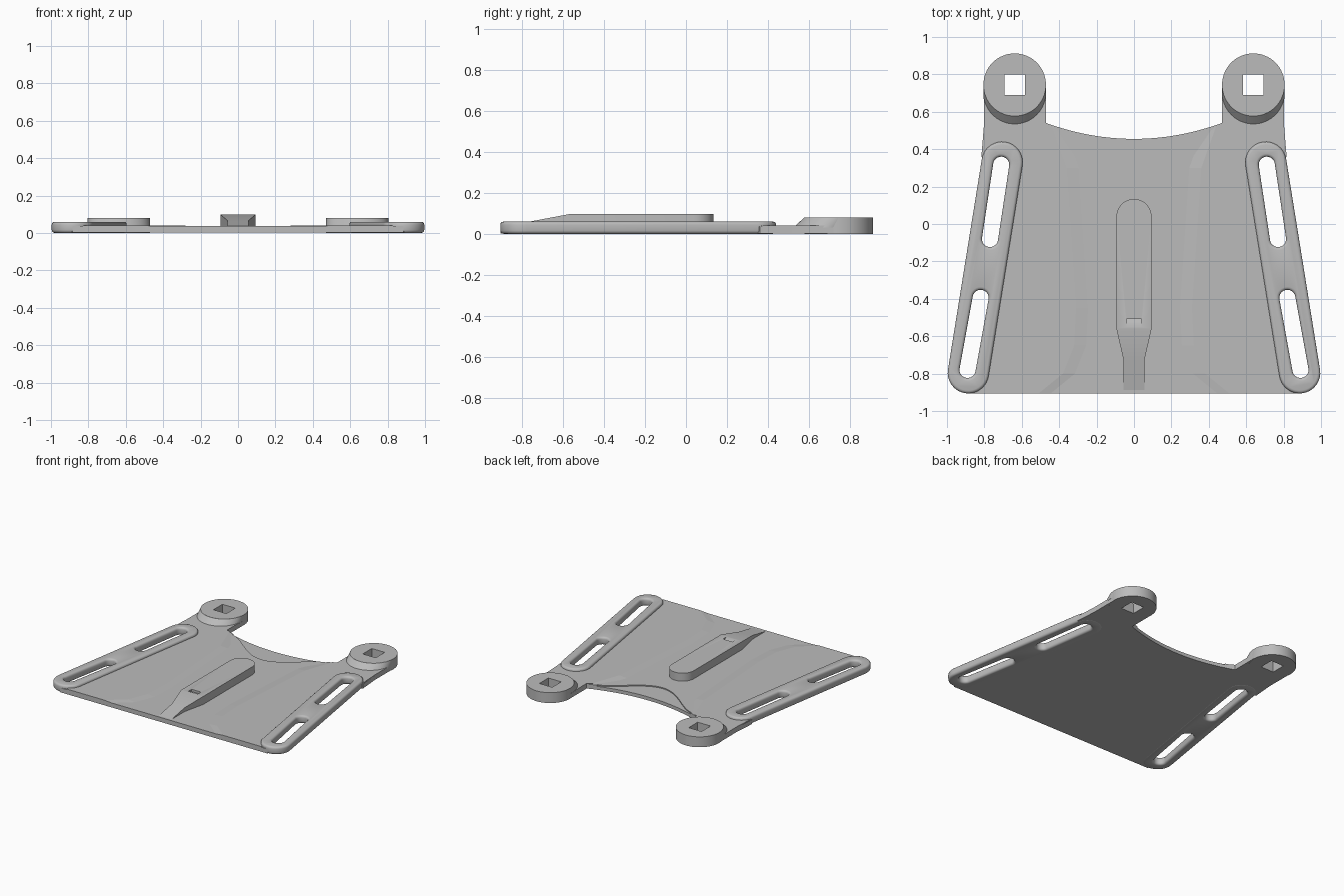
import bpy
import bmesh
import math

cube = bpy.data.objects.get("Cube")
if cube:
    bpy.data.objects.remove(cube, do_unlink=True)

grey = bpy.data.materials.new("plain grey")
grey.use_nodes = True
GREY = (0.5, 0.5, 0.5, 1)
grey.diffuse_color = GREY
grey.node_tree.nodes["Principled BSDF"].inputs["Base Color"].default_value = GREY


def loft(name, rings):
    """Closed solid through rings of matching 3D points."""
    bm = bmesh.new()
    loops = [[bm.verts.new(p) for p in ring] for ring in rings]
    n = len(loops[0])
    for a, b in zip(loops, loops[1:]):
        for i in range(n):
            j = (i + 1) % n
            bm.faces.new((a[i], a[j], b[j], b[i]))
    bm.faces.new(loops[0])
    bm.faces.new(loops[-1])
    bmesh.ops.recalc_face_normals(bm, faces=bm.faces)
    mesh = bpy.data.meshes.new(name)
    bm.to_mesh(mesh)
    bm.free()
    mesh.materials.append(grey)
    obj = bpy.data.objects.new(name, mesh)
    bpy.context.collection.objects.link(obj)
    return obj


def prism(name, pts, z0, z1):
    return loft(name, [[(x, y, z) for x, y in pts] for z in (z0, z1)])


def mirror(pts):
    return [(-x, y) for x, y in pts]


def arc(cx, cy, r, start, end, n):
    angles = [start + (end - start) * i / n for i in range(n + 1)]
    return [(cx + r * math.cos(a), cy + r * math.sin(a)) for a in angles]


def capsule(top, bottom, r):
    a = math.atan2(top[1] - bottom[1], top[0] - bottom[0])
    h = math.pi / 2
    return arc(*top, r, a - h, a + h, 16) + arc(*bottom, r, a + h, a + 3 * h, 16)


def bake(obj):
    """Apply the modifiers of an object."""
    graph = bpy.context.evaluated_depsgraph_get()
    mesh = bpy.data.meshes.new_from_object(obj.evaluated_get(graph))
    obj.modifiers.clear()
    obj.data = mesh


def cut(obj, *cutters):
    for c in cutters:
        mod = obj.modifiers.new("cut", "BOOLEAN")
        mod.operation = "DIFFERENCE"
        mod.solver = "EXACT"
        mod.object = c
    bake(obj)
    for c in cutters:
        bpy.data.objects.remove(c, do_unlink=True)


def smooth(obj, angle=35):
    bpy.ops.object.select_all(action="DESELECT")
    obj.select_set(True)
    bpy.context.view_layer.objects.active = obj
    bpy.ops.object.shade_smooth_by_angle(angle=math.radians(angle))


SLOTS = [((0.71, 0.317), (0.77, -0.08)), ((0.82, -0.395), (0.89, -0.78))]
RAIL = ((0.705, 0.33), (0.886, -0.796))
HUB = (0.638, 0.745)
FRONT = -0.906


def notch(x):
    """Curved rear edge of the plate."""
    return 0.455 + 0.085 * (x / 0.47) ** 2


def hole(s):
    x, y = HUB
    w = 0.055
    return prism("hole_cutter", [(s * x - w, y - w), (s * x + w, y - w),
                                 (s * x + w, y + w), (s * x - w, y + w)], -0.1, 0.2)


def slot_cutters(s, r):
    shapes = [capsule(a, b, r) for a, b in SLOTS]
    return [prism("slot_cutter", p if s > 0 else mirror(p), -0.1, 0.2) for p in shapes]


# Base plate with curved rear edge
half = [(0.886, FRONT), (0.9, -0.796), (0.75, 0.3), (0.816, 0.36), (0.803, 0.52),
        (0.803, 0.745), (0.47, 0.745)]
rear = [(0.47 - 0.94 * i / 32, notch(0.47 - 0.94 * i / 32)) for i in range(33)]
plate = prism("base_plate", half + rear + mirror(half)[::-1], 0.0015, 0.036)

# Shallow recess behind the rear edge
xs = [-0.4 + 0.8 * i / 32 for i in range(33)]
bell = [(x, 0.505 - 0.22 * max(0, math.cos(math.pi * x / 0.8)) ** 1.5) for x in xs]
recess = prism("recess_cutter", bell + [(0.4, 0.7), (-0.4, 0.7)], 0.028, 0.2)
cut(plate, recess, hole(1), hole(-1), *slot_cutters(1, 0.07), *slot_cutters(-1, 0.07))
smooth(plate)

for s, side in ((1, "left"), (-1, "right")):
    # Gently raised side panel
    inner = [(0.42, FRONT), (0.29, -0.8), (0.23, -0.65), (0.22, -0.45), (0.27, 0.3),
             (0.4, 0.49)]
    outer = [(0.47, 0.54), (0.47, 0.68), (0.803, 0.68), (0.803, 0.52), (0.812, 0.37),
             (0.67, 0.3), (0.83, -0.8), (0.83, FRONT)]
    low = [(s * x, y, 0.034) for x, y in inner + outer]
    high = [(s * (x + 0.09), y, 0.041) for x, y in inner[:-1]]
    high += [(s * x, y, 0.041) for x, y in [(0.44, 0.525)] + outer]
    panel = loft(side + "_side_panel", [low, high])
    cutters = slot_cutters(s, 0.07)
    cut(panel, *cutters)

    # Rounded rail with two strap slots
    pts = capsule(*RAIL, 0.11)
    rail = prism(side + "_slotted_rail", pts if s > 0 else mirror(pts), 0, 0.06)
    cut(rail, *slot_cutters(s, 0.043))
    bevel = rail.modifiers.new("round", "BEVEL")
    bevel.width = 0.016
    bevel.segments = 3
    bevel.limit_method = "ANGLE"
    bevel.angle_limit = math.radians(45)
    bevel.use_clamp_overlap = False
    bake(rail)
    smooth(rail, 40)

    # Round hub with square hole, and its slanted skirt
    disc = arc(s * HUB[0], HUB[1], 0.167, 0, 2 * math.pi, 64)[:-1]
    hub = prism(side + "_hub", disc, 0, 0.08)
    skirt = loft(side + "_hub_skirt", [[(x, y - 0.055, 0.03) for x, y in disc],
                                       [(x, y - 0.001, 0.0795) for x, y in disc]])
    for part in (hub, skirt):
        cut(part, hole(s))
        smooth(part)

# Central spine: round rear end, tapered front foot
tip = arc(0, 0.04, 0.094, 0, math.pi, 24)
side_pts = [(-0.094, -0.56), (-0.055, -0.73), (-0.055, FRONT)]
spine = prism("central_spine", tip + side_pts + mirror(side_pts)[::-1], 0.02, 0.098)

# Ramp on the front of the spine, and a small catch pocket
ramp_yz = [(-0.56, 0.098), (-1.0, 0.015), (-1.0, 0.3), (-0.56, 0.3)]
ramp = loft("ramp_cutter", [[(x, y, z) for y, z in ramp_yz] for x in (-0.3, 0.3)])
pocket_yz = [(-0.55, 0.098), (-0.508, 0.08), (-0.508, 0.15), (-0.55, 0.15)]
pocket = loft("pocket_cutter", [[(x, y, z) for y, z in pocket_yz] for x in (-0.04, 0.04)])
cut(spine, ramp, pocket)
smooth(spine)
